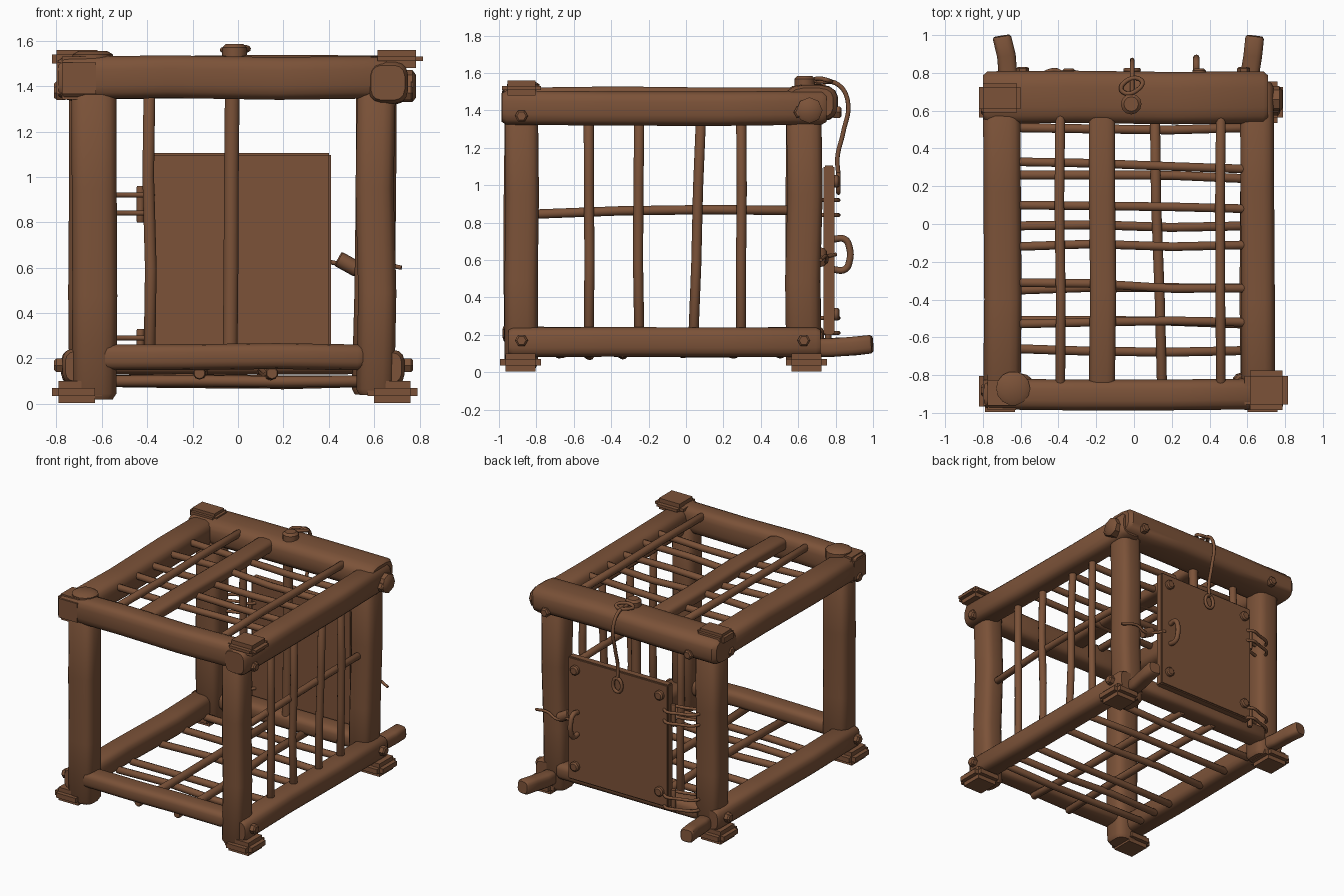
import bpy, bmesh, math, random
from mathutils import Vector

random.seed(4)
if "Cube" in bpy.data.objects:
    bpy.data.objects.remove(bpy.data.objects["Cube"])

wood = bpy.data.materials.new("brown wood")
wood.use_nodes = True
BROWN = (0.2, 0.085, 0.04, 1)
wood.diffuse_color = BROWN
wood.node_tree.nodes["Principled BSDF"].inputs["Base Color"].default_value = BROWN


def finish(name, bm, angle=40):
    bmesh.ops.recalc_face_normals(bm, faces=bm.faces)
    mesh = bpy.data.meshes.new(name)
    bm.to_mesh(mesh)
    bm.free()
    mesh.materials.append(wood)
    obj = bpy.data.objects.new(name, mesh)
    bpy.context.collection.objects.link(obj)
    bpy.ops.object.select_all(action='DESELECT')
    obj.select_set(True)
    bpy.context.view_layer.objects.active = obj
    bpy.ops.object.shade_smooth_by_angle(angle=math.radians(angle))
    return obj


def beam(name, a, b, w, h, square=0.6, sides=16, wobble=0.008, chamfer=0.025):
    """Hand-hewn log from a to b: w across, h in the other direction."""
    a, b = Vector(a), Vector(b)
    d = (b - a).normalized()
    up = Vector((0, 1, 0)) if abs(d.z) > 0.8 else Vector((0, 0, 1))
    side = d.cross(up).normalized()
    up = side.cross(d)
    c = chamfer / (b - a).length
    bm, rings = bmesh.new(), []
    for t, s in ((0, .84), (c, 1), (.33, 1), (.67, 1), (1 - c, 1), (1, .84)):
        mid = a.lerp(b, t)
        if c < t < 1 - c:
            mid += (side * random.uniform(-1, 1) + up * random.uniform(-1, 1)) * wobble
        ring = []
        for i in range(sides):
            ang = math.tau * (i + .5) / sides
            x, y = math.cos(ang), math.sin(ang)
            x = math.copysign(abs(x) ** square, x) * w / 2 * s
            y = math.copysign(abs(y) ** square, y) * h / 2 * s
            ring.append(bm.verts.new(mid + side * x + up * y))
        rings.append(ring)
    for r, q in zip(rings, rings[1:]):
        for i in range(sides):
            j = (i + 1) % sides
            bm.faces.new((r[i], r[j], q[j], q[i]))
    bm.faces.new(rings[0])
    bm.faces.new(rings[-1])
    return finish(name, bm)


def stick(name, a, b, r, wobble=0.012):
    return beam(name, a, b, 2 * r, 2 * r, square=1, sides=10, wobble=wobble, chamfer=0.006)


def block(name, lo, hi, bevel=0.03):
    bm = bmesh.new()
    bmesh.ops.create_cube(bm, size=1)
    lo, hi = Vector(lo), Vector(hi)
    for v in bm.verts:
        v.co = (lo + hi) / 2 + v.co * (hi - lo)
    if bevel:
        bmesh.ops.bevel(bm, geom=bm.edges[:], offset=bevel, segments=2, affect='EDGES')
    return finish(name, bm)


def stud(name, pos, axis, r, depth, sides=6):
    """Peg head that is slightly domed along its axis."""
    bm = bmesh.new()
    q = Vector(axis).to_track_quat('Z', 'Y')
    rings = [[bm.verts.new(Vector(pos) + q @ Vector((
        k * r * math.cos(math.tau * i / sides), k * r * math.sin(math.tau * i / sides), z)))
        for i in range(sides)] for k, z in ((1, -depth), (1, depth * .6), (.7, depth))]
    for p, s in zip(rings, rings[1:]):
        for i in range(sides):
            j = (i + 1) % sides
            bm.faces.new((p[i], p[j], s[j], s[i]))
    bm.faces.new(rings[0])
    bm.faces.new(rings[-1])
    return finish(name, bm)


def wire(name, pts, r, cyclic=False):
    cu = bpy.data.curves.new(name, 'CURVE')
    cu.dimensions = '3D'
    cu.bevel_depth, cu.bevel_resolution, cu.resolution_u = r, 2, 6
    cu.use_fill_caps = True
    sp = cu.splines.new('BEZIER')
    sp.bezier_points.add(len(pts) - 1)
    sp.use_cyclic_u = cyclic
    for bp, p in zip(sp.bezier_points, pts):
        bp.co = p
        bp.handle_left_type = bp.handle_right_type = 'AUTO'
    cu.materials.append(wood)
    obj = bpy.data.objects.new(name, cu)
    bpy.context.collection.objects.link(obj)
    return obj


# Corner posts
beam("front_right_post", (-.635, -.88, .02), (-.635, -.88, 1.4), .2, .18)
beam("front_left_post", (.605, -.88, .04), (.61, -.88, 1.4), .17, .18)
beam("back_right_post", (-.65, .63, .04), (-.65, .63, 1.4), .19, .19)
beam("back_left_post", (.59, .63, .04), (.61, .63, 1.4), .18, .19)

# Top frame
beam("front_top_beam", (-.79, -.9, 1.435), (.66, -.9, 1.44), .165, .19)
block("front_beam_end", (-.8, -.985, 1.34), (-.6, -.8, 1.53), .025)
beam("back_top_beam", (-.8, .67, 1.435), (.71, .67, 1.44), .28, .19)
beam("right_top_beam", (-.7, -.95, 1.43), (-.7, .72, 1.43), .2, .18)
beam("left_top_beam", (.66, -.985, 1.415), (.65, .75, 1.415), .18, .185)
beam("middle_top_beam", (-.17, -.85, 1.475), (-.17, .64, 1.475), .14, .09)

# Bottom frame
beam("front_bottom_beam", (-.6, -.9, .205), (.55, -.9, .205), .15, .115)
beam("back_bottom_beam", (-.6, .66, .19), (.55, .66, .19), .16, .12)
beam("right_bottom_beam", (-.69, -.94, .165), (-.69, .72, .165), .17, .16)
beam("left_bottom_beam", (.65, -.95, .16), (.65, .72, .16), .17, .16)

# Feet and top caps
for n, x, s in (("right", -.71, .11), ("left", .68, .11)):
    for m, y in (("front", -.885), ("back", .645)):
        block(f"{m}_{n}_foot", (x - s, y - .11, .005), (x + s, y + .11, .1))
block("front_left_cap", (.585, -.985, 1.48), (.815, -.775, 1.56))
block("back_right_cap", (-.82, .59, 1.48), (-.6, .745, 1.56), .02)
stud("front_right_cap", (-.64, -.87, 1.515), (0, 0, 1), .09, .04, 14)

# Carrying stubs at the back
beam("right_stub", (-.65, .68, .13), (-.7, .995, .15), .1, .1, chamfer=.012)
beam("left_stub", (.6, .68, .13), (.64, .995, .15), .1, .1, chamfer=.012)

# Frame pegs on both sides and on the back beam
for y, z in ((-.88, 1.37), (.61, 1.39), (-.88, .17), (.63, .17)):
    stud("left_peg", (.75, y, z), (1, 0, 0), .035, .022)
    stud("right_peg", (-.785, y, z), (-1, 0, 0), .035, .025)
stud("back_left_peg_block", (.745, .66, 1.4), (1, 0, 0), .07, .04, 8)
for x in (-.59, .58):
    stud("back_peg", (x, .81, 1.39), (0, 1, 0), .035, .022)

# Barred left side
for y, lean in ((-.52, 0), (-.25, 0), (.06, .02), (.295, 0)):
    stick("left_bar", (.63, y - lean, .2), (.63, y + lean, 1.36), .027, .008)
stick("left_cross_bar", (.6, -.82, .845), (.6, .57, .865), .025)

# Upright bars behind the gate
stick("gate_bar", (-.39, .62, .2), (-.39, .62, 1.4), .027, .006)
stick("gate_bar", (-.035, .62, .2), (-.025, .62, 1.4), .034, .004)

# Roof lattice
for y, dy in ((.33, -.04), (.1, -.02), (-.12, .01), (-.31, -.03), (-.53, .01)):
    stick("roof_cross_bar", (-.64, y, 1.46), (.62, y + dy, 1.46), .024)
for x in (-.39, .46):
    stick("roof_long_bar", (x, -.85, 1.495), (x, .6, 1.495), .027, .006)

# Floor lattice
for y, dy in ((.51, 0), (.26, -.02), (-.01, 0), (-.35, .01), (-.51, -.02), (-.66, -.01)):
    stick("floor_cross_bar", (-.63, y, .1), (.6, y + dy, .1), .025)
for x, dx in ((-.17, 0), (.15, -.04)):
    stick("floor_long_bar", (x, -.93, .135), (x + dx, .66, .135), .028)

# Gate with studs and handle
block("gate", (-.41, .735, .2), (.41, .795, 1.105), .008)
for x in (-.345, .345):
    for z in (.31, 1.02):
        stud("gate_stud", (x, .8, z), (0, 1, 0), .035, .022, 10)
wire("gate_handle", [(.33, .78, .55), (.33, .85, .55), (.33, .875, .6), (.33, .875, .66),
                     (.33, .85, .71), (.33, .78, .71)], .018)

# Wire hinges and latch tie
for z0 in (.88, .25):
    for dz in (-.04, .04):
        z = z0 + dz
        wire("hinge_wire", [(-.6, .74, z), (-.5, .79, z), (-.39, .805, z), (-.38, .73, z),
                            (-.48, .69, z), (-.6, .68, z)], .011, True)
    stick("hinge_pin", (-.43, .76, z0 - .08), (-.43, .76, z0 + .08), .018, 0)
wire("latch_wire", [(.38, .8, .63), (.47, .74, .61), (.53, .75, .59), (.6, .75, .62),
                    (.72, .72, .6)], .01)
stick("latch_peg", (.44, .72, .64), (.53, .72, .59), .035, 0)

# Lifting rope with its knot and loop
stud("rope_knob", (-.015, .635, 1.545), (0, 0, 1), .055, .04, 12)
wire("rope", [(-.01, .6, 1.56), (-.01, .72, 1.555), (-.01, .81, 1.54), (-.01, .865, 1.45),
              (-.01, .84, 1.28), (-.01, .81, 1.15), (-.01, .815, 1.05)], .012)
wire("rope_loop", [(-.01, .815, 1.06), (.025, .815, 1.0), (-.01, .815, .96), (-.045, .815, 1.0)], .012, True)
wire("rope_knot", [(-.06, .7, 1.56), (.03, .72, 1.57), (.04, .76, 1.56), (-.06, .74, 1.56)], .012, True)
